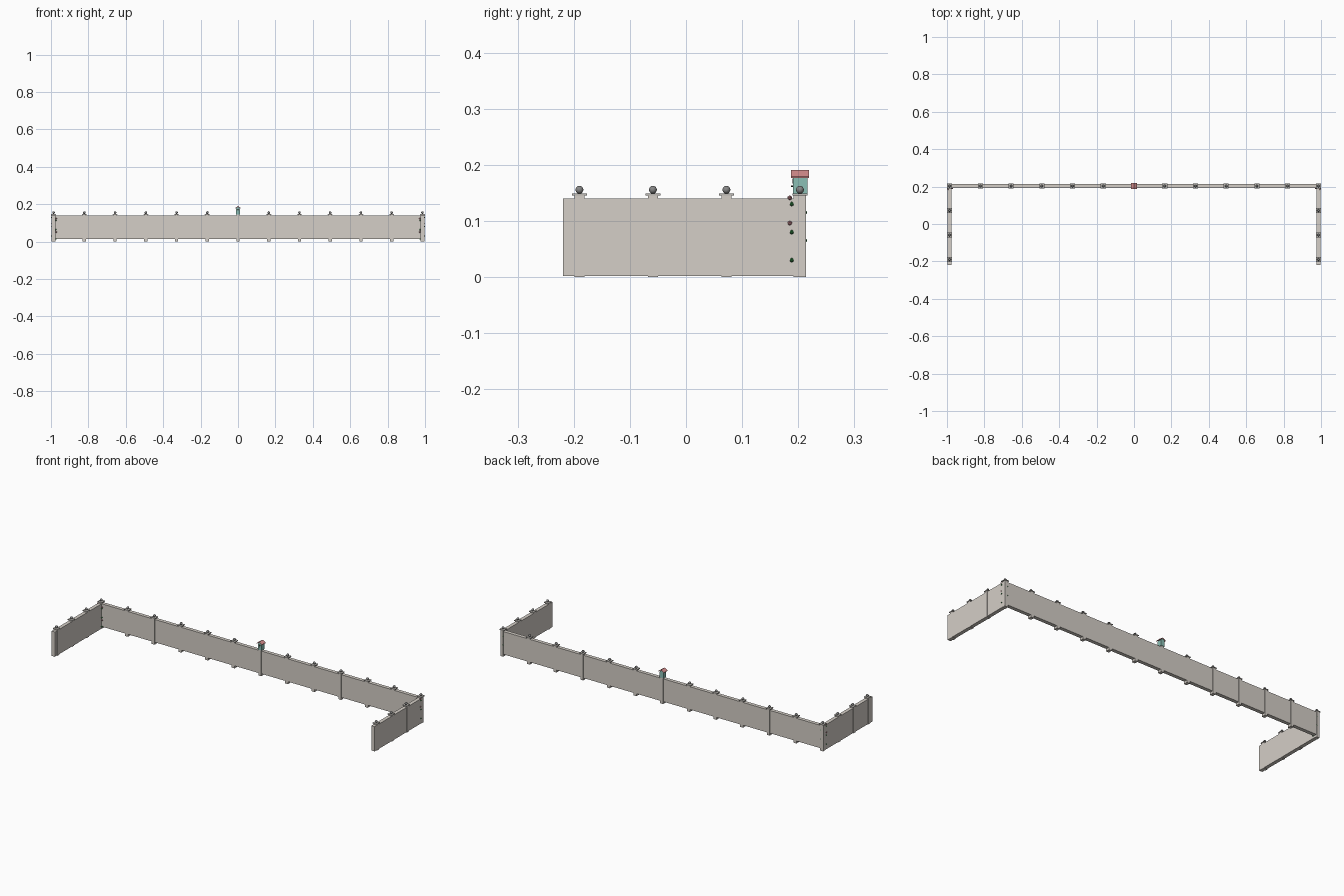
import bpy, bmesh, math
from mathutils import Matrix, Vector

if "Cube" in bpy.data.objects:
    bpy.data.objects.remove(bpy.data.objects["Cube"])


def mat(name, c):
    m = bpy.data.materials.new(name)
    m.diffuse_color = (*c, 1)
    m.use_nodes = True
    m.node_tree.nodes["Principled BSDF"].inputs["Base Color"].default_value = m.diffuse_color
    return m


STONE = mat("pale_stone", (0.66, 0.62, 0.57))
CAP = mat("cap_stone", (0.52, 0.50, 0.47))
BALL = mat("dark_grey", (0.24, 0.24, 0.24))
TEAL = mat("teal_paint", (0.26, 0.52, 0.46))
PINK = mat("roof_pink", (0.68, 0.27, 0.27))
LEAF = mat("leaf_green", (0.03, 0.20, 0.05))
BLOOM = mat("flower_pink", (0.45, 0.20, 0.22))
DARK = mat("dark_brown", (0.04, 0.03, 0.025))


def finish(name, bm, m, smooth=False):
    me = bpy.data.meshes.new(name)
    bmesh.ops.recalc_face_normals(bm, faces=bm.faces)
    for f in bm.faces:
        f.smooth = smooth
    bm.to_mesh(me)
    bm.free()
    me.materials.append(m)
    ob = bpy.data.objects.new(name, me)
    bpy.context.collection.objects.link(ob)
    return ob


def box(bm, lo, hi):
    lo, hi = Vector(lo), Vector(hi)
    s = hi - lo
    bmesh.ops.create_cube(bm, size=1, matrix=Matrix.Translation((lo + hi) / 2)
                          @ Matrix.Diagonal((s.x, s.y, s.z, 1)))


def ball(bm, p, r, scale=(1, 1, 1), sub=1):
    bmesh.ops.create_icosphere(bm, subdivisions=sub, radius=r, matrix=Matrix.Translation(p)
                               @ Matrix.Diagonal((*scale, 1)))


XC, YB = 0.986, 0.203   # centre lines of the side and back walls
H = 0.140               # wall height
T = 0.010               # half thickness

# back wall panel, raised slightly off the ground
bm = bmesh.new()
box(bm, (-XC + T, YB - T, 0.013), (XC - T, YB + T, H))
finish("back_wall", bm, STONE)

# side walls
for s, name in ((-1, "left_wall"), (1, "right_wall")):
    bm = bmesh.new()
    box(bm, (s * XC - T, -0.2195, 0.002), (s * XC + T, YB + T, H))
    finish(name, bm, STONE)

# post positions along the three walls
back = [(-XC + i * 2 * XC / 12, YB) for i in range(13)]
side = [(s * XC, YB - j * 0.131) for s in (-1, 1) for j in (1, 2, 3)]

posts, caps, balls = bmesh.new(), bmesh.new(), bmesh.new()
for x, y in back + side:
    on_back = y == YB
    w, d = (0.009, T + 0.0012) if on_back else (T + 0.0012, 0.009)
    box(posts, (x - w, y - d, 0), (x + w, y + d, 0.145))
    if abs(x) < 0.01:
        continue        # the birdhouse stands on the middle post
    box(caps, (x - 0.0135, y - 0.0135, 0.145), (x + 0.0135, y + 0.0135, 0.149))
    ball(balls, (x, y, 0.1555), 0.0072, sub=2)
finish("wall_posts", posts, STONE)
finish("post_caps", caps, CAP)
finish("post_balls", balls, BALL, True)

# birdhouse body with gable ends
bm = bmesh.new()
prof = [(-0.0115, 0.145), (0.0115, 0.145), (0.0115, 0.177), (0, 0.186), (-0.0115, 0.177)]
f = bm.faces.new([bm.verts.new((x, YB - 0.0125, z)) for x, z in prof])
r = bmesh.ops.extrude_face_region(bm, geom=[f])
bmesh.ops.translate(bm, vec=(0, 0.026, 0),
                    verts=[v for v in r["geom"] if isinstance(v, bmesh.types.BMVert)])
finish("birdhouse_body", bm, TEAL)

# birdhouse roof, a folded slab
bm = bmesh.new()
prof = [(-0.017, 0.1765), (0, 0.187), (0.017, 0.1765), (0.017, 0.1795), (0, 0.1905), (-0.017, 0.1795)]
f = bm.faces.new([bm.verts.new((x, YB - 0.016, z)) for x, z in prof])
r = bmesh.ops.extrude_face_region(bm, geom=[f])
bmesh.ops.translate(bm, vec=(0, 0.032, 0),
                    verts=[v for v in r["geom"] if isinstance(v, bmesh.types.BMVert)])
finish("birdhouse_roof", bm, PINK)

# birdhouse hole and perch
bm = bmesh.new()
for z, rad, y0, y1 in ((0.171, 0.0042, 0.1895, 0.192), (0.162, 0.0012, 0.187, 0.192)):
    bmesh.ops.create_cone(bm, cap_ends=True, segments=12, radius1=rad, radius2=rad, depth=y1 - y0,
                          matrix=Matrix.Translation((0, (y0 + y1) / 2, z))
                          @ Matrix.Rotation(math.pi / 2, 4, 'X'))
finish("birdhouse_hole_and_perch", bm, DARK)

# climbing leaves and flowers winding round the two back corners
leaves, blooms = bmesh.new(), bmesh.new()
for s in (-1, 1):
    for i in range(3):
        z = 0.03 + 0.05 * i
        ball(leaves, (s * (XC + 0.0105), YB - 0.0145, z), 0.0042, (0.8, 0.9, 1))
        ball(leaves, (s * (XC - 0.0125), YB - 0.012, z - 0.016), 0.0042, (0.9, 0.9, 1))
        if i < 2:
            ball(leaves, (s * (XC - 0.008), YB + 0.0095, z + 0.035), 0.0035)
    for z in (0.096, 0.141):
        ball(blooms, (s * (XC + 0.009), YB - 0.018, z), 0.0045)
    for z in (0.051, 0.123):
        ball(blooms, (s * (XC - 0.014), YB - 0.012, z), 0.0045)
finish("corner_leaves", leaves, LEAF)
finish("corner_flowers", blooms, BLOOM)
